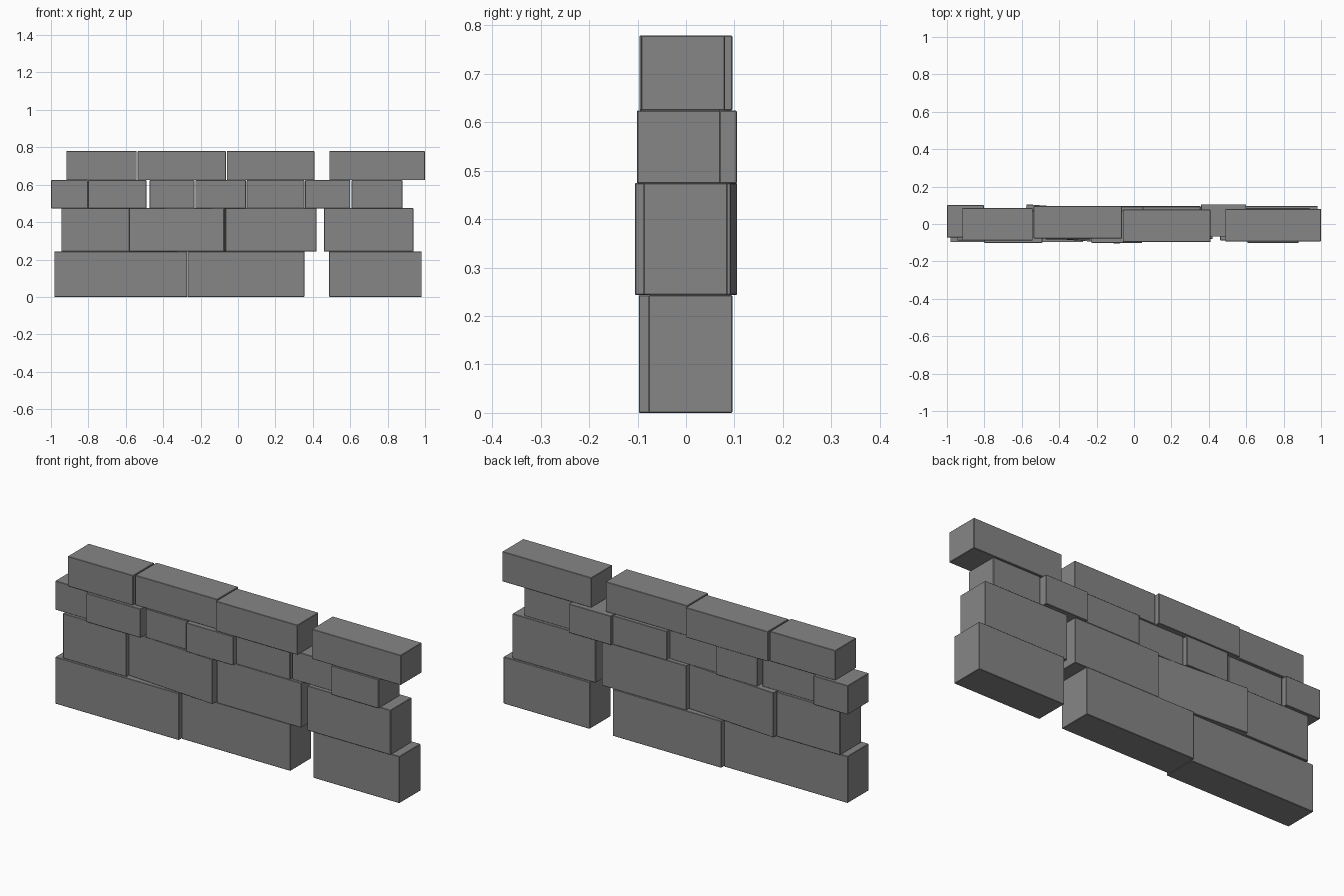
import bpy, bmesh
from mathutils import Matrix

if "Cube" in bpy.data.objects:
    bpy.data.objects.remove(bpy.data.objects["Cube"])

DEPTH = 0.173   # common stone thickness
BEVEL = 0.002   # tiny chamfer on all edges

# Dark grey stone
dark = bpy.data.materials.new("dark_stone")
dark.diffuse_color = (0.24, 0.24, 0.24, 1.0)
dark.use_nodes = True
dark.node_tree.nodes["Principled BSDF"].inputs["Base Color"].default_value = dark.diffuse_color


def stone(name, x0, x1, z0, z1, y, turn=0.0):
    """One wall stone, optionally turned a little about its vertical axis."""
    bm = bmesh.new()
    bmesh.ops.create_cube(bm, size=1.0)
    bmesh.ops.scale(bm, vec=(x1 - x0, DEPTH, z1 - z0), verts=bm.verts)
    bmesh.ops.bevel(bm, geom=bm.edges[:], offset=BEVEL, segments=1,
                    affect='EDGES', profile=0.5)
    bmesh.ops.rotate(bm, cent=(0, 0, 0), matrix=Matrix.Rotation(turn, 3, 'Z'),
                     verts=bm.verts)
    mesh = bpy.data.meshes.new(name)
    bm.to_mesh(mesh)
    bm.free()
    mesh.materials.append(dark)
    ob = bpy.data.objects.new(name, mesh)
    ob.location = ((x0 + x1) / 2, y, (z0 + z1) / 2)
    bpy.context.collection.objects.link(ob)


# Each course: bottom, top, then stones (x start, x end, y centre, turn)
courses = [
    (0.0, 0.243, [(-0.982, -0.272, -0.011, 0), (-0.270, 0.355, 0.009, 0),
                  (0.487, 0.982, 0.009, 0)]),
    (0.243, 0.475, [(-0.945, -0.580, -0.001, 0), (-0.582, -0.067, 0.0, -0.075),
                    (-0.066, 0.420, 0.006, 0), (0.460, 0.938, -0.001, 0)]),
    (0.474, 0.624, [(-1.0, -0.803, 0.014, 0), (-0.802, -0.490, -0.014, 0),
                    (-0.472, -0.233, 0.004, 0), (-0.228, 0.043, -0.015, 0),
                    (0.046, 0.355, 0.007, 0), (0.358, 0.600, 0.019, 0),
                    (0.607, 0.879, -0.015, 0)]),
    (0.624, 0.779, [(-0.918, -0.542, -0.001, 0), (-0.536, -0.065, 0.009, 0),
                    (-0.060, 0.409, -0.010, 0), (0.488, 1.0, -0.006, 0)]),
]

for c, (z0, z1, stones) in enumerate(courses, 1):
    for s, (x0, x1, y, turn) in enumerate(stones, 1):
        stone(f"course_{c}_stone_{s}", x0, x1, z0, z1, y, turn)
